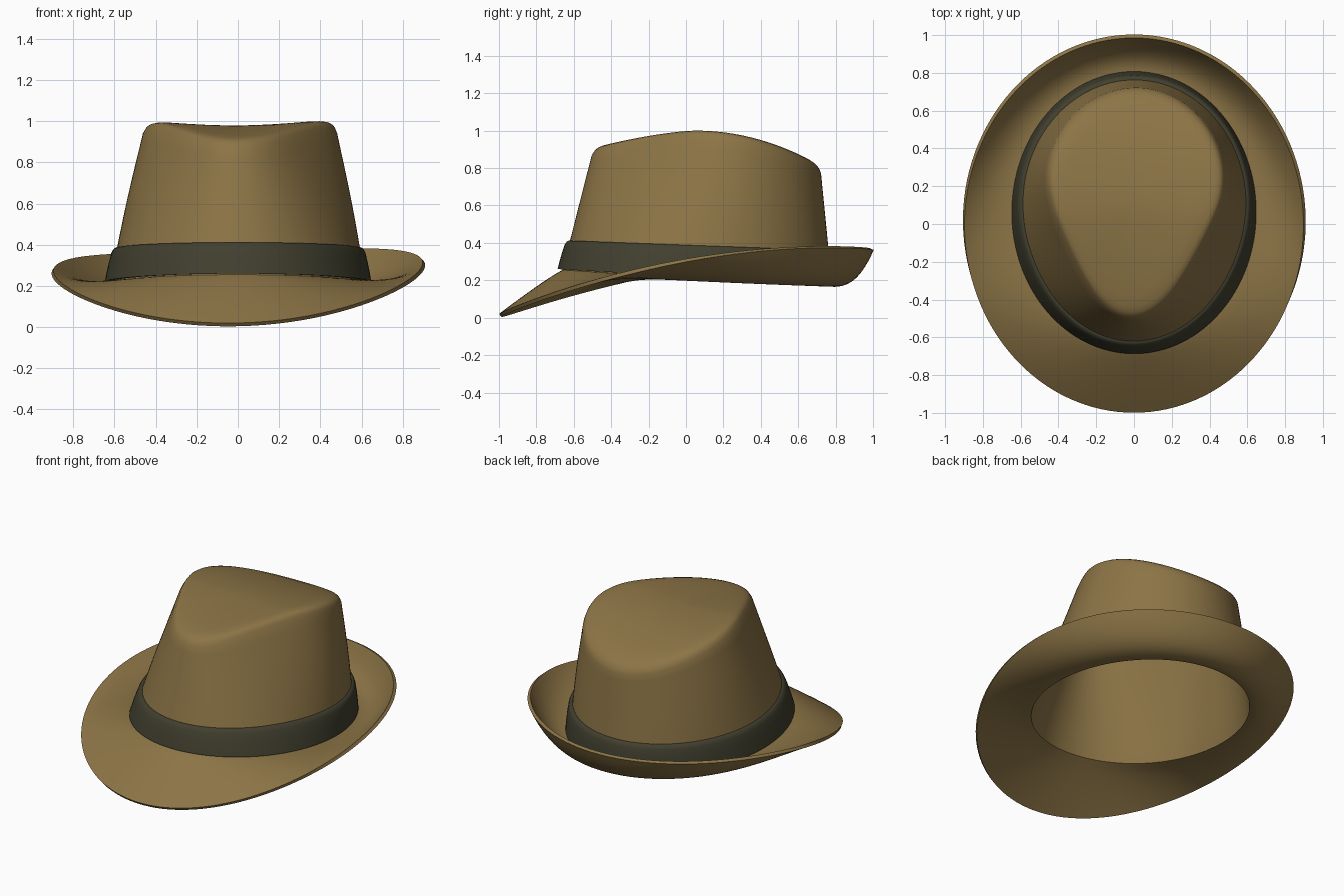
import bpy, math

if "Cube" in bpy.data.objects:
    bpy.data.objects.remove(bpy.data.objects["Cube"])

N = 128  # segments around the hat


def material(name, rgb):
    m = bpy.data.materials.new(name)
    m.diffuse_color = (*rgb, 1)
    m.use_nodes = True
    m.node_tree.nodes["Principled BSDF"].inputs["Base Color"].default_value = m.diffuse_color
    return m


brown = material("brown_felt", (0.262, 0.175, 0.061))
dark = material("dark_ribbon", (0.053, 0.050, 0.028))


# height of the crown's top edge along the hat
def crest(y):
    d = y - 0.05
    return 0.975 - (0.22 * (-d) ** 1.5 if d < 0 else 0.41 * d * d)


# height where the crown meets the brim
def base_z(s):
    return 0.215 - 0.035 * s + 0.005 * s * s


# oval crown base
def base_xy(c, s):
    return 0.62 * c, 0.06 + 0.72 * s


# teardrop crown top, scaled about its middle
def top_xy(c, s, k=1.0):
    width = 0.46 * (0.91 + 0.2 * math.tanh(2 * s + 0.35))
    return k * width * c + 0.02 * min(s, 0) + 0.01, 0.11 + k * 0.61 * s


def brim_point(c, s, t):
    bx, by = base_xy(c, s)
    ox, oy = 0.897 * c, -0.007 + 0.992 * s
    x, y = bx + (ox - bx) * t, by + (oy - by) * t
    edge = 0.295 + 0.175 * oy - 0.1 * oy * oy + 0.022 * ox
    power = 2.1 + 0.75 * s - 0.25 * s * s
    return x, y, base_z(s) + (edge - base_z(s)) * t ** power


def wall_point(c, s, u):
    bx, by = base_xy(c, s)
    tx, ty = top_xy(c, s)
    bulge = 1 + 0.02 * math.sin(math.pi * u)
    x = (bx + (tx - bx) * u) * bulge
    y = by + (ty - by) * u
    return x, y, base_z(s) + (crest(ty) - base_z(s)) * u


def top_point(c, s, k, lift):
    x, y = top_xy(c, s, k)
    return x, y, crest(y) + lift + 0.008 * x


def ribbon_point(c, s, h, out):
    z0, z1 = base_z(s) + 0.005, 0.386 - 0.026 * s
    z = z0 + (z1 - z0) * h
    u = (z - base_z(s)) / (crest(top_xy(c, s)[1]) - base_z(s))
    x, y, _ = wall_point(c, s, u)
    return x + out * c, y + out * s, z


# join rings of points into a surface
def build(name, rings, mat, closed=False, tip=None):
    verts, faces = [], []
    for ring in rings:
        for i in range(N):
            a = 2 * math.pi * i / N
            verts.append(ring(math.cos(a), math.sin(a)))
    count = len(rings)
    for r in range(count if closed else count - 1):
        q = (r + 1) % count
        for i in range(N):
            j = (i + 1) % N
            faces.append((r * N + i, r * N + j, q * N + j, q * N + i))
    if tip:
        verts.append(tip)
        last = (count - 1) * N
        faces += [(last + i, last + (i + 1) % N, len(verts) - 1) for i in range(N)]
    mesh = bpy.data.meshes.new(name)
    mesh.from_pydata(verts, [], faces)
    mesh.materials.append(mat)
    ob = bpy.data.objects.new(name, mesh)
    bpy.context.collection.objects.link(ob)
    return ob


def finish(ob, angle):
    bpy.ops.object.select_all(action='DESELECT')
    ob.select_set(True)
    bpy.context.view_layer.objects.active = ob
    for m in list(ob.modifiers):
        bpy.ops.object.modifier_apply(modifier=m.name)
    bpy.ops.object.shade_smooth_by_angle(angle=math.radians(angle))


# felt body: brim, crown wall, rounded edge and dished top in one shell
rings = [lambda c, s, t=1 - i / 14: brim_point(c, s, t) for i in range(14)]
rings += [lambda c, s, u=0.97 * i / 14: wall_point(c, s, u) for i in range(15)]
for k, lift in ((0.992, -0.004), (0.975, 0.009), (0.945, 0.018), (0.9, 0.022),
                (0.8, 0.021), (0.65, 0.016), (0.45, 0.010), (0.22, 0.006)):
    rings.append(lambda c, s, k=k, lift=lift: top_point(c, s, k, lift))
hat = build("felt_hat", rings, brown, tip=(0, 0.11, crest(0.11) + 0.005))
solid = hat.modifiers.new("thickness", 'SOLIDIFY')
solid.thickness = 0.02
solid.offset = -1
finish(hat, 40)

# ribbon around the crown base
profile = ((0, 0.028), (0.3, 0.028), (0.6, 0.026), (0.85, 0.023), (0.96, 0.017),
           (1.0, 0.008), (1.0, -0.006), (0, -0.006))
ribbon = build("hat_band", [lambda c, s, h=h, o=o: ribbon_point(c, s, h, o)
                            for h, o in profile], dark, closed=True)
finish(ribbon, 40)
